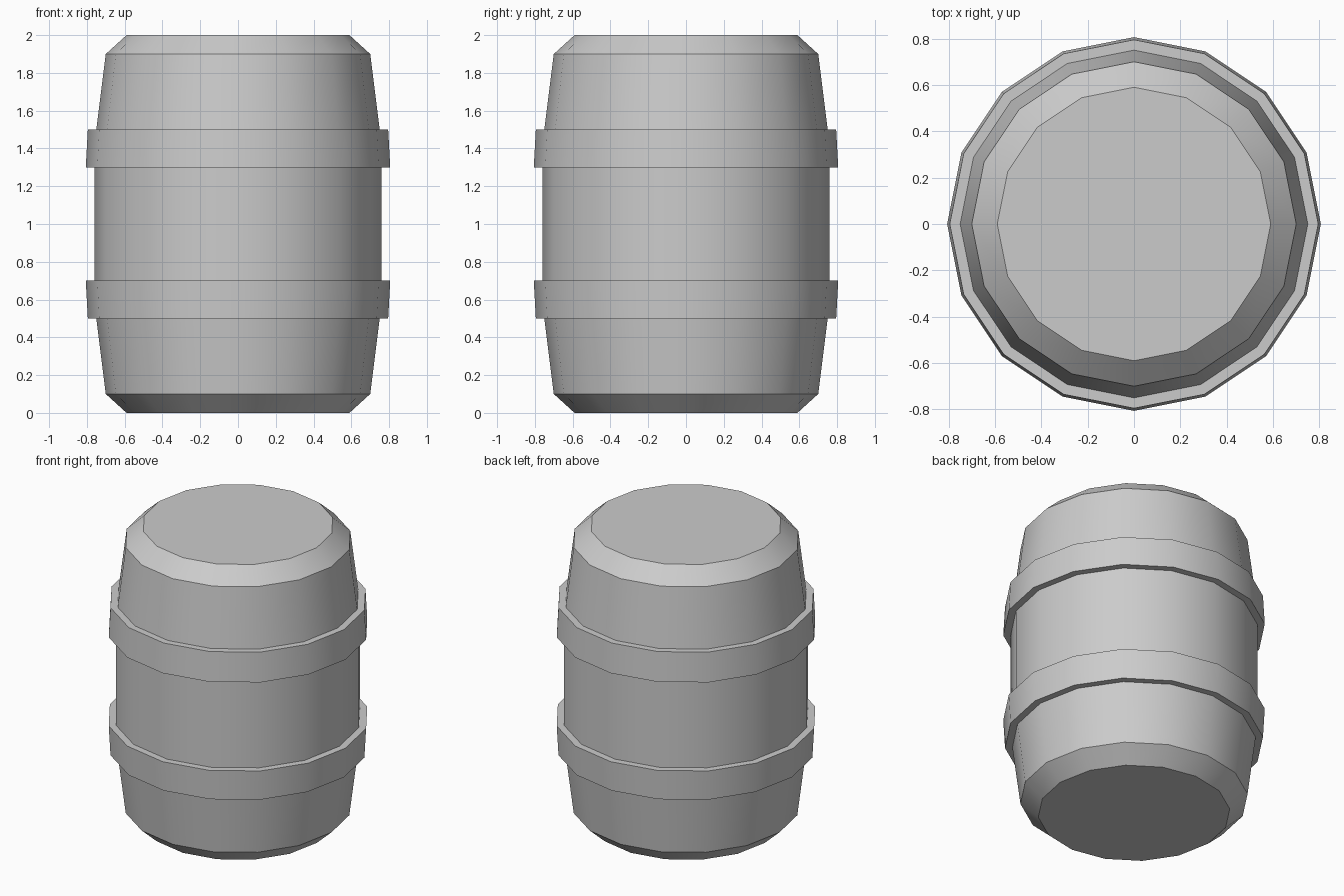
import bpy, bmesh, math

if "Cube" in bpy.data.objects:
    bpy.data.objects.remove(bpy.data.objects["Cube"])

SIDES = 16

# Lower half of the barrel outline (radius, height): chamfered end, stave, raised hoop, belly
half = [(0.59, 0.0), (0.70, 0.1), (0.75, 0.5), (0.795, 0.5), (0.806, 0.7), (0.76, 0.7)]
# Mirror the outline about mid height
profile = half + [(r, 2.0 - z) for r, z in reversed(half)]


def lathe(name, outline):
    bm = bmesh.new()
    rings = []
    for r, z in outline:
        rings.append([bm.verts.new((r * math.cos(2 * math.pi * i / SIDES),
                                    r * math.sin(2 * math.pi * i / SIDES), z))
                      for i in range(SIDES)])
    for low, high in zip(rings, rings[1:]):
        for i in range(SIDES):
            j = (i + 1) % SIDES
            bm.faces.new((low[i], low[j], high[j], high[i]))
    # Flat lids
    bm.faces.new(rings[0][::-1])
    bm.faces.new(rings[-1])
    mesh = bpy.data.meshes.new(name)
    bm.to_mesh(mesh)
    bm.free()
    obj = bpy.data.objects.new(name, mesh)
    bpy.context.collection.objects.link(obj)
    return obj


# Barrel with its two hoops, smooth around and sharp at the rims
barrel = lathe("barrel", profile)
bpy.context.view_layer.objects.active = barrel
barrel.select_set(True)
bpy.ops.object.shade_smooth_by_angle(angle=math.radians(30))
